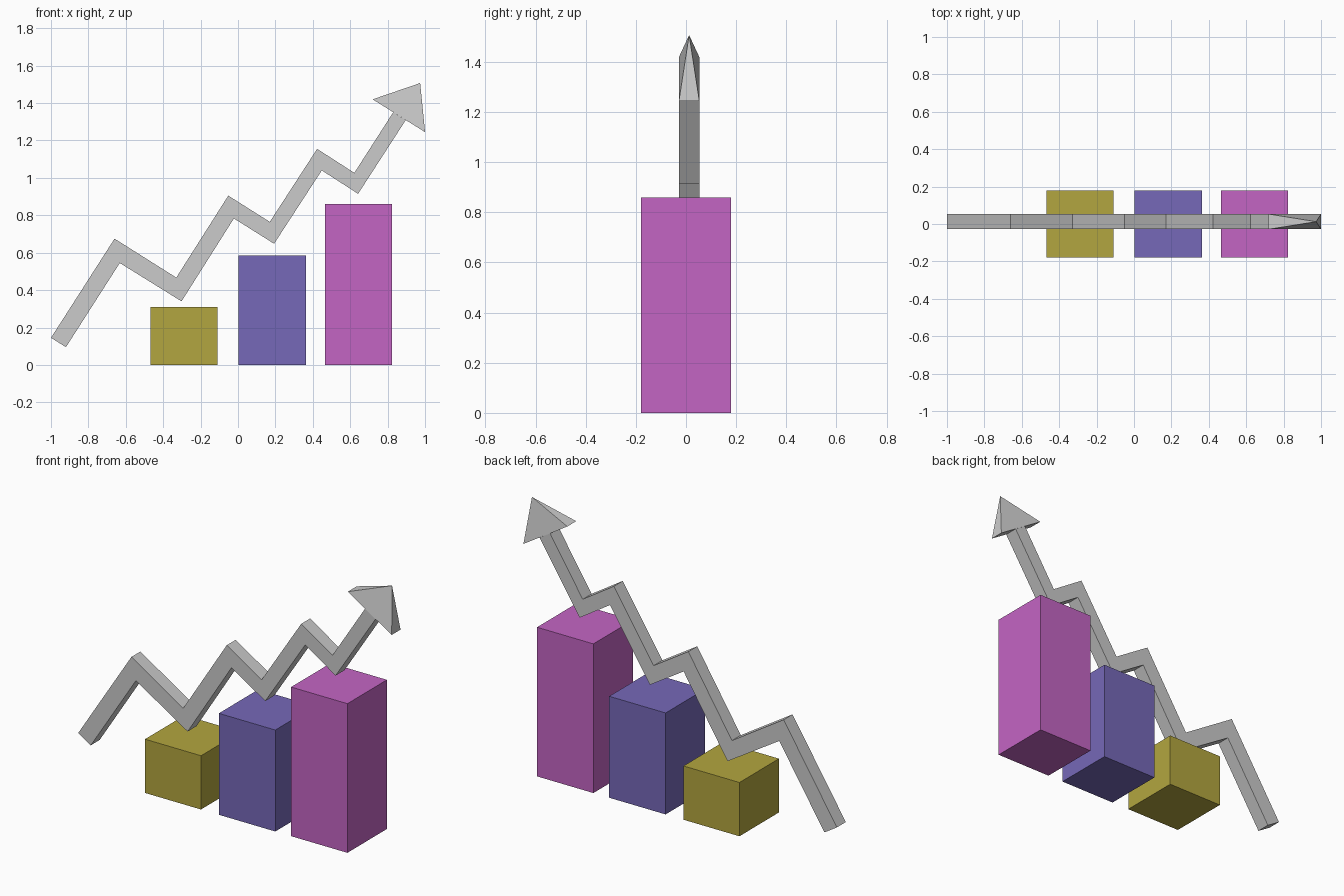
import bpy

if "Cube" in bpy.data.objects:
    bpy.data.objects.remove(bpy.data.objects["Cube"])

Y_FRONT, Y_BACK = -0.028, 0.053   # thickness of the arrow


def material(name, rgb):
    mat = bpy.data.materials.new(name)
    mat.diffuse_color = (*rgb, 1)
    mat.use_nodes = True
    mat.node_tree.nodes["Principled BSDF"].inputs["Base Color"].default_value = mat.diffuse_color
    return mat


def mesh_object(name, verts, faces):
    mesh = bpy.data.meshes.new(name)
    mesh.from_pydata(verts, [], faces)
    obj = bpy.data.objects.new(name, mesh)
    bpy.context.collection.objects.link(obj)
    return obj


def bar(name, x0, x1, height, rgb):
    bpy.ops.mesh.primitive_cube_add(size=1, location=((x0 + x1) / 2, 0, height / 2))
    obj = bpy.context.object
    obj.name = name
    obj.scale = (x1 - x0, 0.36, height)
    obj.data.materials.append(material(name + "_color", rgb))


# Three chart bars of rising height
bar("short_bar", -0.467, -0.11, 0.31, (0.45, 0.38, 0.05))
bar("middle_bar", 0.004, 0.364, 0.585, (0.18, 0.14, 0.48))
bar("tall_bar", 0.465, 0.824, 0.86, (0.55, 0.13, 0.55))

# Zigzag shaft: upper and lower edge at each bend, lofted as a square tube
upper = [(-1.0, 0.145), (-0.66, 0.675), (-0.33, 0.467), (-0.052, 0.905),
         (0.17, 0.765), (0.423, 1.155), (0.622, 1.027), (0.83, 1.351)]
lower = [(-0.92, 0.095), (-0.632, 0.545), (-0.302, 0.34), (-0.022, 0.783),
         (0.193, 0.648), (0.448, 1.04), (0.642, 0.915), (0.897, 1.309)]
verts, faces = [], []
for (ux, uz), (lx, lz) in zip(upper, lower):
    verts += [(ux, Y_FRONT, uz), (ux, Y_BACK, uz), (lx, Y_BACK, lz), (lx, Y_FRONT, lz)]
for i in range(len(upper) - 1):
    for k in range(4):
        a, b = 4 * i + k, 4 * i + (k + 1) % 4
        faces.append((a, a + 4, b + 4, b))
last = len(verts) - 4
faces += [(0, 1, 2, 3), (last + 3, last + 2, last + 1, last)]
mesh_object("zigzag_shaft", verts, faces)

# Arrowhead: flat four-sided pyramid
base_a, base_b, tip = (0.72, 1.42), (1.0, 1.245), (0.974, 1.507)
head = [(base_a[0], Y_FRONT, base_a[1]), (base_a[0], Y_BACK, base_a[1]),
        (base_b[0], Y_BACK, base_b[1]), (base_b[0], Y_FRONT, base_b[1]),
        (tip[0], (Y_FRONT + Y_BACK) / 2, tip[1])]
mesh_object("arrowhead", head,
            [(3, 2, 1, 0), (0, 1, 4), (1, 2, 4), (2, 3, 4), (3, 0, 4)])

# Make all normals point outward
import bmesh
for obj in bpy.data.objects:
    bm = bmesh.new()
    bm.from_mesh(obj.data)
    bmesh.ops.recalc_face_normals(bm, faces=bm.faces)
    bm.to_mesh(obj.data)
    bm.free()
